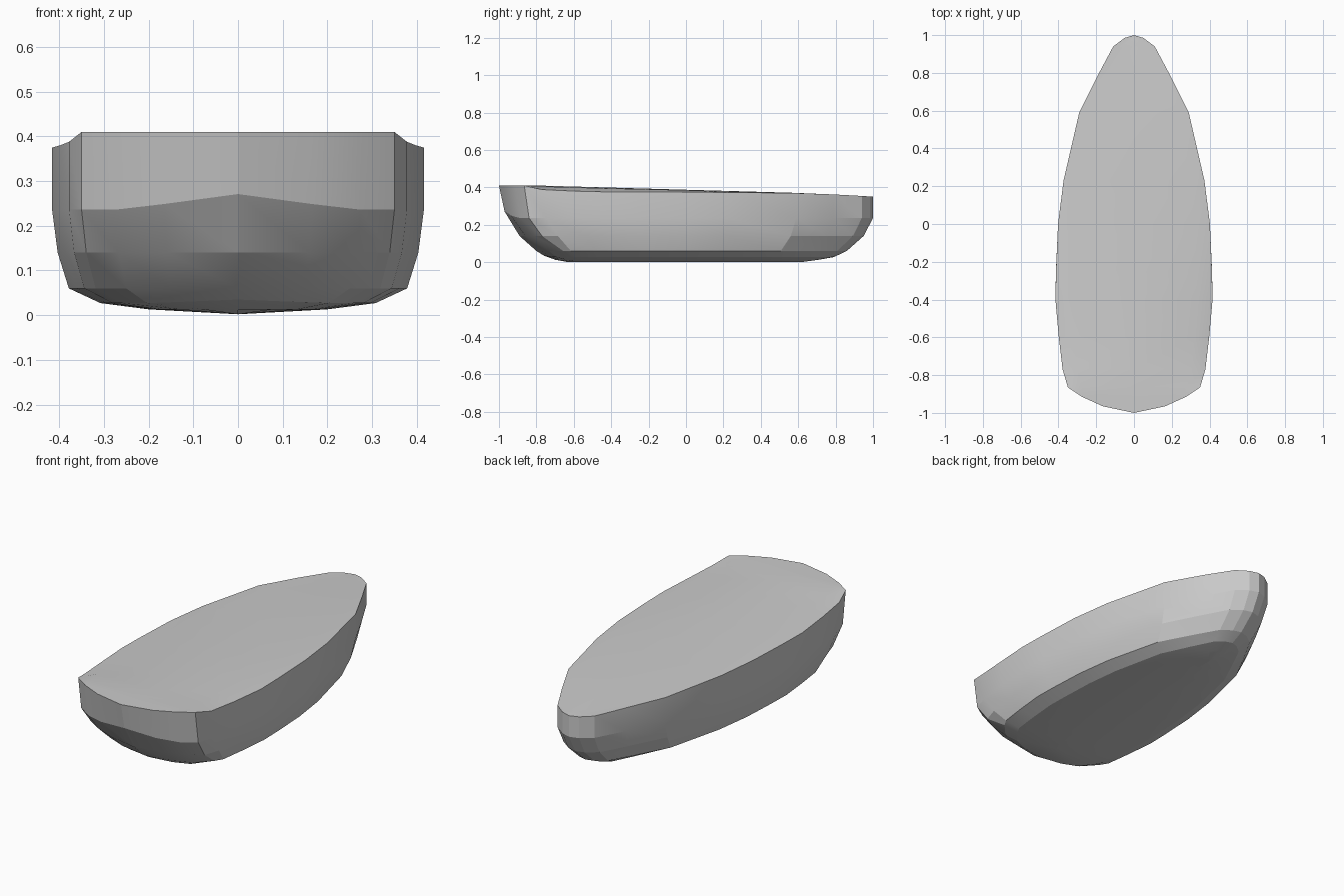
import bpy, bmesh, math

if "Cube" in bpy.data.objects:
    bpy.data.objects.remove(bpy.data.objects["Cube"])

# half outline of the rim, stern centre to bow centre: x, y, z
RIM = [(0, -1, .41), (.165, -.965, .41), (.275, -.915, .41), (.35, -.865, .41),
       (.378, -.77, .388), (.398, -.6, .38), (.416, -.4, .375), (.413, -.25, .375),
       (.402, 0, .375), (.373, .23, .373), (.29, .59, .369), (.19, .79, .362),
       (.11, .94, .354), (.05, .985, .351), (0, 1, .35)]

# lower rings: width scale, stern scale, bow scale, height, stern-centre lift
LEVELS = [(1.0, .97, 1.0, .236, .035), (.97, .89, .95, .14, 0),
          (.91, .80, .86, .06, 0), (.74, .76, .79, .027, .008),
          (.48, .70, .71, .013, 0), (0, .64, .63, .002, 0)]


def deck_z(y):
    return .41 if y < -.8 else .41 - (y + .8) * .0285 if y < .6 else .37 - (y - .6) * .05


def full_ring(half):
    return half + [(-x, y, z) for x, y, z in half[-2:0:-1]]


# deck centre line, crowned deck ring, rim, then hull rings down to the keel
rings = [full_ring([(0, y, deck_z(y)) for x, y, z in RIM]),
         full_ring([(x * .8, y * .99, deck_z(y) * .8 + z * .2) for x, y, z in RIM]),
         full_ring(RIM)]
for w, s, b, h, lift in LEVELS:
    half = []
    for i, (x, y, z) in enumerate(RIM):
        k = s if y < 0 else b
        if i == 3 and h < .1:
            k -= .04                      # swept-in lower transom corner
        half.append((x * w, y * k, h + lift * max(0, 1 - x / .26) * (y < -.9)))
    rings.append(full_ring(half))

bm = bmesh.new()
loops = [[bm.verts.new(p) for p in r] for r in rings]
n = len(rings[0])
for a, b in zip(loops, loops[1:]):
    for i in range(n):
        j = (i + 1) % n
        bm.faces.new((a[i], a[j], b[j], b[i]))
bmesh.ops.remove_doubles(bm, verts=bm.verts, dist=.0005)
bmesh.ops.dissolve_degenerate(bm, dist=.0005, edges=bm.edges)
bmesh.ops.recalc_face_normals(bm, faces=bm.faces)
mesh = bpy.data.meshes.new("boat_hull")
bm.to_mesh(mesh)
bm.free()
hull = bpy.data.objects.new("boat_hull", mesh)
bpy.context.collection.objects.link(hull)
bpy.context.view_layer.objects.active = hull
hull.select_set(True)
bpy.ops.object.shade_smooth_by_angle(angle=math.radians(14))
